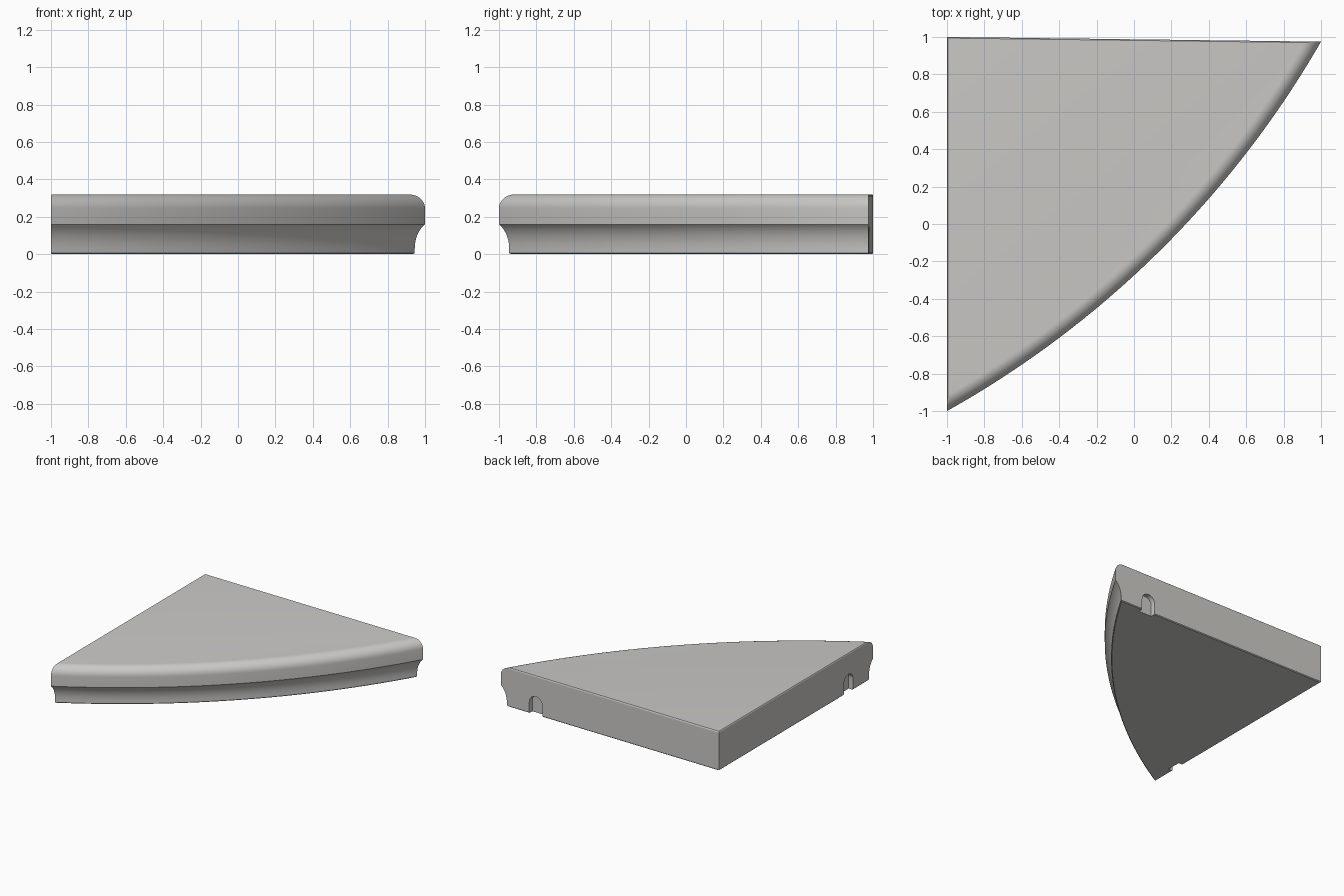
import bpy, bmesh
from math import sin, cos, pi, acos, atan2, radians
from mathutils import Vector, Matrix

cube = bpy.data.objects.get("Cube")
if cube:
    bpy.data.objects.remove(cube, do_unlink=True)

HEIGHT, BEVEL, ROUND, COVE = 0.32, 0.006, 0.075, 0.048
ARC_STEPS = 40

stone = bpy.data.materials.new("warm grey stone")
stone.use_nodes = True
stone.diffuse_color = (0.6, 0.59, 0.57, 1)
stone.node_tree.nodes["Principled BSDF"].inputs["Base Color"].default_value = stone.diffuse_color

# Plan: a corner, two straight walls and one shallow bowed edge
corner, front_tip, side_tip = Vector((-1, 1)), Vector((-1, -1)), Vector((1, 0.975))
chord = side_tip - front_tip
sagitta = 0.19
radius = ((chord.length / 2) ** 2 + sagitta ** 2) / (2 * sagitta)
outward = Vector((chord.y, -chord.x)).normalized()
centre = (front_tip + side_tip) / 2 - outward * (radius - sagitta)
left_normal = Vector((-1, 0))
back_edge = (side_tip - corner).normalized()
back_normal = Vector((-back_edge.y, back_edge.x))


def outline(depth, inset):
    """Plan outline with the bowed edge and the straight walls moved inward."""
    r = radius - depth
    left = left_normal.dot(corner - centre) - inset
    back = back_normal.dot(corner - centre) - inset
    start = -pi + acos(left / r)
    end = atan2(back_normal.y, back_normal.x) - acos(back / r)
    pts = [corner + back_edge * inset - back_normal * inset]
    for i in range(ARC_STEPS + 1):
        a = start + (end - start) * i / ARC_STEPS
        pts.append(centre + r * Vector((cos(a), sin(a))))
    return pts


# Edge moulding as (depth, height, wall inset): foot, cove, face, rounded nose
profile = [(COVE + BEVEL, 0, BEVEL), (COVE, BEVEL, 0)]
for i in range(9):
    a = radians(60) * i / 8
    profile.append((COVE * (1 - (1 - cos(a)) / 0.5), 0.03 + 0.13 * sin(a) / sin(radians(60)), 0))
for i in range(11):
    a = pi / 2 * i / 10
    z = HEIGHT - ROUND + ROUND * sin(a)
    profile.append((ROUND * (1 - cos(a)), z, max(0, z - HEIGHT + BEVEL)))


def finish(name, bm):
    bmesh.ops.recalc_face_normals(bm, faces=bm.faces[:])
    mesh = bpy.data.meshes.new(name)
    bm.to_mesh(mesh)
    bm.free()
    mesh.materials.append(stone)
    obj = bpy.data.objects.new(name, mesh)
    bpy.context.collection.objects.link(obj)
    return obj


# Slab lofted through the moulding levels
bm = bmesh.new()
rings = [[bm.verts.new((p.x, p.y, z)) for p in outline(d, inset)] for d, z, inset in profile]
for low, high in zip(rings, rings[1:]):
    for i in range(len(low)):
        j = (i + 1) % len(low)
        bm.faces.new((low[i], low[j], high[j], high[i]))
bm.faces.new(rings[0])
bm.faces.new(rings[-1])
slab = finish("corner_slab", bm)


def cut_arch(name, location, turn):
    """Cut a shallow arched notch, open at the bottom, into a straight wall."""
    half, spring, depth = 0.06, 0.09, 0.04
    pts = [(half, -0.05)]
    pts += [(half * cos(pi * i / 16), spring + half * sin(pi * i / 16)) for i in range(17)]
    pts.append((-half, -0.05))
    bm = bmesh.new()
    face = bm.faces.new([bm.verts.new((x, -depth, z)) for x, z in pts])
    moved = bmesh.ops.extrude_face_region(bm, geom=[face])["geom"]
    bmesh.ops.translate(bm, vec=(0, 2 * depth, 0),
                        verts=[v for v in moved if isinstance(v, bmesh.types.BMVert)])
    bm.transform(Matrix.Translation(location) @ Matrix.Rotation(turn, 4, "Z"))
    cutter = finish(name, bm)
    cutter.hide_render = True
    mod = slab.modifiers.new(name, "BOOLEAN")
    mod.operation, mod.solver, mod.object = "DIFFERENCE", "EXACT", cutter
    bpy.context.view_layer.objects.active = slab
    bpy.ops.object.modifier_apply(modifier=name)
    bpy.data.objects.remove(cutter, do_unlink=True)


# Arched notches near the two tips
reach = 1.68
back_spot = corner + back_edge * reach
cut_arch("back_notch", (back_spot.x, back_spot.y, 0), atan2(back_edge.y, back_edge.x))
cut_arch("left_notch", (-1, 1 - reach, 0), pi / 2)

bpy.ops.object.select_all(action="DESELECT")
slab.select_set(True)
bpy.context.view_layer.objects.active = slab
bpy.ops.object.shade_smooth_by_angle(angle=radians(30))
